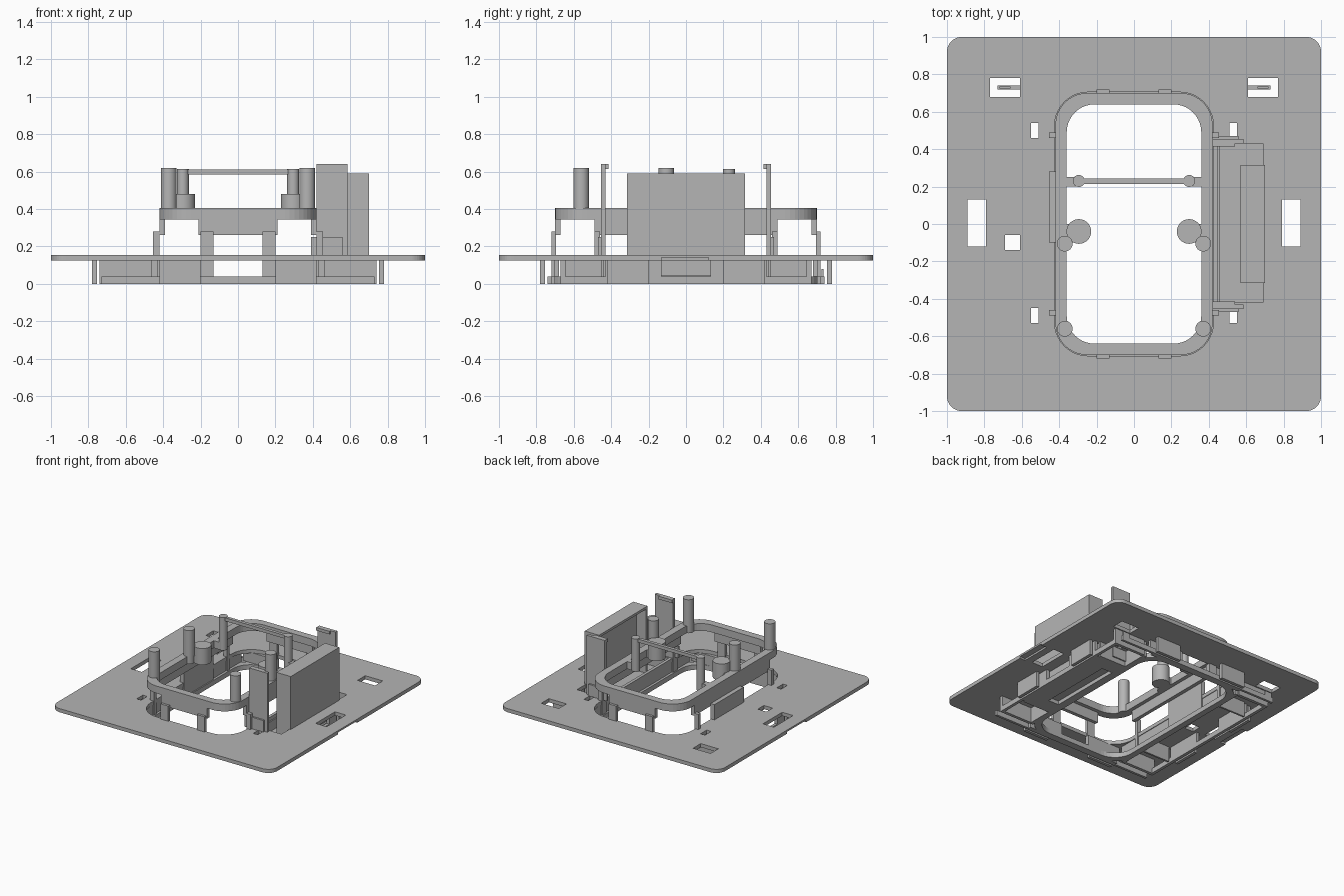
import bpy, bmesh, math

if "Cube" in bpy.data.objects:
    bpy.data.objects.remove(bpy.data.objects["Cube"])

grey = bpy.data.materials.new("plain_grey")
grey.diffuse_color = (0.46, 0.46, 0.46, 1)
grey.use_nodes = True
grey.node_tree.nodes["Principled BSDF"].inputs["Base Color"].default_value = grey.diffuse_color


def link(name, mesh):
    ob = bpy.data.objects.new(name, mesh)
    bpy.context.collection.objects.link(ob)
    if not mesh.materials:
        mesh.materials.append(grey)
    return ob


def boxes(name, items):
    """One object made of boxes given as (x0, x1, y0, y1, z0, z1)."""
    bm = bmesh.new()
    for x0, x1, y0, y1, z0, z1 in items:
        vs = bmesh.ops.create_cube(bm, size=1)["verts"]
        for v in vs:
            v.co = ((x0 + x1) / 2 + v.co.x * (x1 - x0),
                    (y0 + y1) / 2 + v.co.y * (y1 - y0),
                    (z0 + z1) / 2 + v.co.z * (z1 - z0))
    me = bpy.data.meshes.new(name)
    bm.to_mesh(me)
    bm.free()
    return link(name, me)


def mirror(items, mx=True, my=True):
    out = []
    for x0, x1, y0, y1, z0, z1 in items:
        for sx in ((1, -1) if mx else (1,)):
            for sy in ((1, -1) if my else (1,)):
                a, b = sorted((sx * x0, sx * x1))
                c, d = sorted((sy * y0, sy * y1))
                out.append((a, b, c, d, z0, z1))
    return out


def rounded(hx, hy, r, n=10):
    pts = []
    for i, (sx, sy) in enumerate(((1, 1), (-1, 1), (-1, -1), (1, -1))):
        for k in range(n + 1):
            a = math.pi / 2 * (i + k / n)
            pts.append((sx * (hx - r) + r * math.cos(a), sy * (hy - r) + r * math.sin(a)))
    return pts


def rect(x0, x1, y0, y1):
    return [(x0, y0), (x1, y0), (x1, y1), (x0, y1)]


def slab(name, loops, z0, z1, cutters=()):
    """Flat slab; the first loop is the outline, the others are holes."""
    cu = bpy.data.curves.new(name, 'CURVE')
    cu.dimensions = '2D'
    cu.fill_mode = 'BOTH'
    cu.extrude = (z1 - z0) / 2
    for pts in loops:
        sp = cu.splines.new('POLY')
        sp.points.add(len(pts) - 1)
        for p, (x, y) in zip(sp.points, pts):
            p.co = (x, y, 0, 1)
        sp.use_cyclic_u = True
    tmp = bpy.data.objects.new("tmp", cu)
    bpy.context.collection.objects.link(tmp)
    me = bpy.data.meshes.new_from_object(tmp.evaluated_get(bpy.context.evaluated_depsgraph_get()))
    bpy.data.objects.remove(tmp)
    bm = bmesh.new()
    bm.from_mesh(me)
    bmesh.ops.remove_doubles(bm, verts=bm.verts, dist=1e-5)
    bmesh.ops.translate(bm, verts=bm.verts, vec=(0, 0, (z0 + z1) / 2))
    bmesh.ops.recalc_face_normals(bm, faces=bm.faces)
    for f in bm.faces:
        f.smooth = False
    bm.to_mesh(me)
    bm.free()
    me.name = name
    ob = link(name, me)
    for c in cutters:
        m = ob.modifiers.new("notch", 'BOOLEAN')
        m.operation = 'DIFFERENCE'
        m.solver = 'EXACT'
        m.object = c
        c.hide_render = True
        c.hide_viewport = True
    return ob


def pin(name, x, y, r, z0, z1):
    bm = bmesh.new()
    bmesh.ops.create_cone(bm, cap_ends=True, segments=32, radius1=r, radius2=r, depth=z1 - z0)
    bmesh.ops.translate(bm, verts=bm.verts, vec=(x, y, (z0 + z1) / 2))
    for f in bm.faces:
        f.smooth = len(f.verts) == 4
    for e in bm.edges:
        e.smooth = all(len(f.verts) == 4 for f in e.link_faces)
    me = bpy.data.meshes.new(name)
    bm.to_mesh(me)
    bm.free()
    return link(name, me)


# Face plate with all its windows and shallow notches under the side edges
holes = [rounded(0.425, 0.705, 0.18), rect(0.45, 0.69, -0.42, 0.43),
         rect(-0.69, -0.61, -0.14, -0.06)]
for s in (1, -1):
    for a, b, c, d in ((0.79, 0.89, -0.12, 0.13), (0.61, 0.77, 0.68, 0.78),
                       (0.51, 0.55, 0.46, 0.54), (0.51, 0.55, -0.53, -0.45)):
        holes.append(rect(*sorted((s * a, s * b)), c, d))
cutters = [boxes("notch_cutter", [(*sorted((s * 0.95, s * 1.05)), -0.13, 0.12, 0.1, 0.14)])
           for s in (1, -1)]
slab("face_plate", [rounded(1, 1, 0.08)] + holes, 0.125, 0.155, cutters)

# Raised ring and its skirts
slab("raised_ring", [rounded(0.42, 0.70, 0.17), rounded(0.36, 0.64, 0.15)], 0.345, 0.405)
boxes("ring_skirts",
      mirror([(-0.21, 0.21, 0.67, 0.70, 0.26, 0.345)], mx=False)
      + mirror([(0.39, 0.42, -0.49, 0.49, 0.26, 0.345)], my=False))

# Legs joining ring and base
boxes("ring_legs",
      mirror([(0.13, 0.20, 0.695, 0.72, 0, 0.28), (0.42, 0.455, 0.46, 0.49, 0, 0.28)]))
boxes("left_side_tab", [(-0.455, -0.42, -0.10, 0.28, 0, 0.28)])

# Lower collar and walls beneath the plate
slab("lower_ring", [rounded(0.46, 0.72, 0.18), rounded(0.41, 0.68, 0.16)], 0, 0.04)
boxes("lower_walls", mirror([
    (0.13, 0.43, 0.68, 0.705, 0.04, 0.125),
    (0.43, 0.46, 0, 0.66, 0, 0.125),
    (0.46, 0.74, 0.645, 0.67, 0, 0.125),
    (0.46, 0.70, 0.43, 0.445, 0, 0.125),
    (0.715, 0.74, 0.0, 0.645, 0, 0.04),
    (0.715, 0.74, 0.13, 0.43, 0.04, 0.125),
    (0, 0.73, 0.72, 0.74, 0, 0.04),
    (0.13, 0.42, 0.70, 0.72, 0, 0.04)]))
boxes("snap_tabs", mirror([(0.755, 0.78, 0.20, 0.42, 0, 0.125),
                           (0.20, 0.42, 0.755, 0.78, 0, 0.125)]))
boxes("corner_stops", mirror([(0.66, 0.72, 0.725, 0.735, 0.04, 0.08)], my=False))

# Pocket floor with a shallow slot underneath
slab("pocket_floor", [rect(0.46, 0.715, -0.43, 0.43), rect(0.475, 0.57, -0.31, 0.31)], 0, 0.03)
boxes("pocket_lid", [(0.46, 0.715, -0.43, 0.43, 0.03, 0.045)])

# Tall housing, open toward the ring
boxes("tall_housing", [(0.655, 0.70, -0.315, 0.315, 0.04, 0.59),
                       (0.57, 0.655, -0.315, -0.295, 0.04, 0.59),
                       (0.57, 0.655, 0.295, 0.315, 0.04, 0.59),
                       (0.57, 0.655, -0.295, 0.295, 0.57, 0.59)])

# Upright clips at both ends of the housing
boxes("upright_clips", mirror([(0.42, 0.585, 0.43, 0.455, 0.04, 0.64),
                               (0.39, 0.56, 0.455, 0.47, 0.155, 0.25),
                               (0.42, 0.54, 0.415, 0.43, 0.615, 0.64)], mx=False))

# Pins, bosses and cross bar on the ring
for s, side in ((-1, "left"), (1, "right")):
    pin(side + "_front_pin", s * 0.37, -0.56, 0.042, 0.345, 0.62)
    pin(side + "_middle_pin", s * 0.37, -0.105, 0.042, 0.345, 0.62)
    pin(side + "_boss", s * 0.295, -0.04, 0.066, 0.345, 0.48)
    pin(side + "_bar_pin", s * 0.295, 0.23, 0.032, 0.345, 0.615)
boxes("pin_brackets", mirror([(0.30, 0.37, 0.20, 0.25, 0.345, 0.405),
                              (0.30, 0.38, -0.10, 0.0, 0.345, 0.405)], my=False))
boxes("cross_bar", [(-0.29, 0.29, 0.215, 0.242, 0.585, 0.612)])
